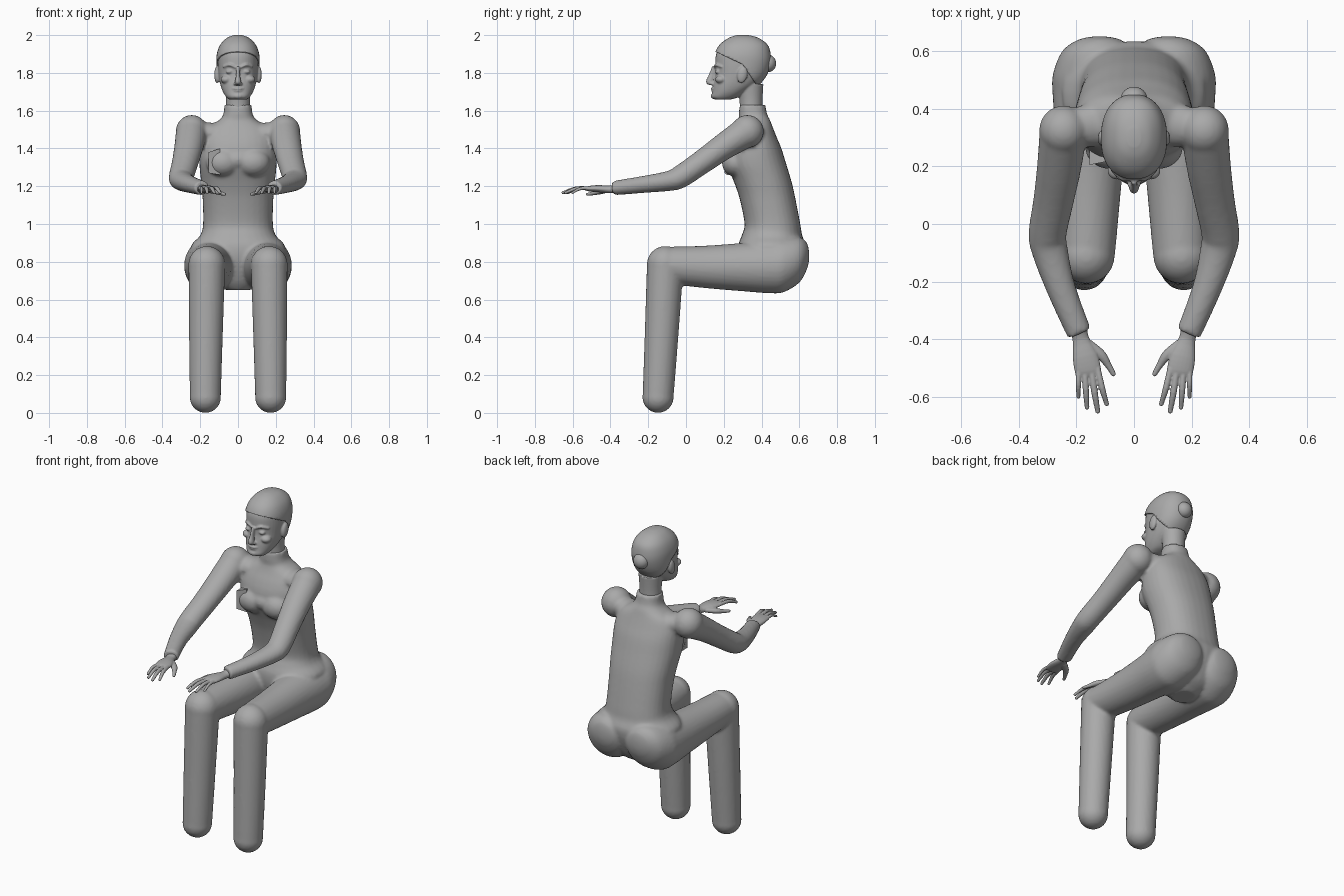
import bpy, bmesh, math
from mathutils import Vector, Matrix

cube = bpy.data.objects.get("Cube")
if cube:
    bpy.data.objects.remove(cube)

GREY = (0.4, 0.4, 0.4, 1)
mat = bpy.data.materials.new("plain grey")
mat.use_nodes = True
mat.diffuse_color = GREY
mat.node_tree.nodes["Principled BSDF"].inputs["Base Color"].default_value = GREY


def spline(rows, steps=5):
    """Catmull-Rom through rows of numbers."""
    rows = [Vector(r) for r in rows]
    ends = [rows[0]] + rows + [rows[-1]]
    out = []
    for a, b, c, d in zip(ends, ends[1:], ends[2:], ends[3:]):
        for i in range(steps):
            t = i / steps
            out.append(0.5 * (2 * b + (c - a) * t + (2 * a - 5 * b + 4 * c - d) * t * t
                              + (3 * b - a - 3 * c + d) * t ** 3))
    return out + [rows[-1]]


def tube(bm, rows, axis=None, power=2, seg=32, steps=5):
    """Loft of rings: x, y, z, half width, half height."""
    rows = spline(rows, steps)
    rings = []
    for i, r in enumerate(rows):
        p = Vector(r[:3])
        d = Vector(axis) if axis else (Vector(rows[min(i + 1, len(rows) - 1)][:3])
                                       - Vector(rows[max(i - 1, 0)][:3])).normalized()
        ref = Vector((0, 1, 0)) if abs(d.z) > 0.9 else Vector((0, 0, 1))
        side = d.cross(ref).normalized()
        up = side.cross(d)
        ring = []
        for k in range(seg):
            t = 2 * math.pi * k / seg
            c, s = math.cos(t), math.sin(t)
            c = math.copysign(abs(c) ** (2 / power), c)
            s = math.copysign(abs(s) ** (2 / power), s)
            ring.append(bm.verts.new(p + side * c * r[3] + up * s * r[4]))
        rings.append(ring)
    for a, b in zip(rings, rings[1:]):
        for k in range(seg):
            n = (k + 1) % seg
            bm.faces.new((a[k], a[n], b[n], b[k]))
    bm.faces.new(rings[0])
    bm.faces.new(rings[-1])


def stack(bm, rows, **kw):
    """Loft of level rings: z, front y, back y, half width."""
    tube(bm, [(0, (f + b) / 2, z, w, (b - f) / 2) for z, f, b, w in rows],
         axis=(0, 0, 1), **kw)


def ball(bm, pos, size, tilt=0):
    m = Matrix.Translation(pos) @ Matrix.Rotation(tilt, 4, 'X') @ Matrix.Diagonal((*size, 1))
    bmesh.ops.create_uvsphere(bm, u_segments=24, v_segments=16, radius=1, matrix=m)


def finish(name, bm, voxel=0, angle=40, smooth=3):
    bmesh.ops.recalc_face_normals(bm, faces=bm.faces)
    me = bpy.data.meshes.new(name)
    bm.to_mesh(me)
    bm.free()
    ob = bpy.data.objects.new(name, me)
    bpy.context.collection.objects.link(ob)
    me.materials.append(mat)
    bpy.ops.object.select_all(action='DESELECT')
    ob.select_set(True)
    bpy.context.view_layer.objects.active = ob
    bpy.ops.object.shade_smooth_by_angle(angle=math.radians(angle))
    if voxel:
        rm = ob.modifiers.new("blend", 'REMESH')
        rm.mode, rm.voxel_size, rm.use_smooth_shade = 'VOXEL', voxel, True
        sm = ob.modifiers.new("soften", 'SMOOTH')
        sm.factor, sm.iterations = 0.5, smooth
    return ob


# Torso, arms and legs blended into one clothed body
bm = bmesh.new()
stack(bm, [(.65, .36, .5, .06), (.70, .32, .57, .14), (.80, .28, .62, .22),
           (.88, .275, .635, .25), (.94, .295, .615, .2), (1.0, .31, .605, .185),
           (1.13, .285, .58, .187), (1.22, .255, .56, .195), (1.32, .215, .53, .205),
           (1.40, .22, .505, .205), (1.46, .24, .48, .195), (1.51, .265, .46, .165),
           (1.55, .28, .445, .1), (1.58, .28, .43, .078), (1.63, .283, .42, .072)],
      power=2.3)
tube(bm, [(-.245, .33, 1.49, .06, .06), (-.12, .35, 1.475, .08, .06), (0, .36, 1.48, .08, .06),
          (.12, .35, 1.475, .08, .06), (.245, .33, 1.49, .06, .06)], axis=(1, 0, 0))
ball(bm, (0, .25, 1.34), (.09, .05, .05))
for s in (1, -1):
    ball(bm, (s * .08, .265, 1.325), (.09, .075, .075))
    # Thigh and buttock
    tube(bm, [(s * .12, .652, .83, .02, .02), (s * .12, .64, .83, .075, .07),
              (s * .13, .6, .81, .12, .12), (s * .145, .52, .785, .137, .145),
              (s * .148, .45, .775, .135, .142), (s * .15, .3, .772, .122, .128),
              (s * .155, .1, .773, .108, .112), (s * .163, -.11, .782, .097, .097)],
         axis=(0, -1, 0))
    # Knee and lower leg with a rounded end
    ball(bm, (s * .165, -.11, .785), (.098, .098, .098))
    tube(bm, [(s * .165, -.11, .785, .097, .097), (s * .17, -.13, .4, .089, .089),
              (s * .173, -.148, .083, .082, .082)])
    ball(bm, (s * .173, -.148, .083), (.083, .083, .083))
    # Shoulder and sleeve
    ball(bm, (s * .245, .325, 1.49), (.085, .087, .087))
    tube(bm, [(s * .245, .325, 1.49, .083, .083), (s * .26, .2, 1.41, .077, .07),
              (s * .28, .08, 1.325, .07, .063), (s * .3, -.03, 1.25, .066, .06),
              (s * .293, -.09, 1.228, .063, .053), (s * .255, -.22, 1.21, .051, .045),
              (s * .19, -.38, 1.19, .043, .038)])
finish("clothed_body", bm, voxel=0.01)

# Hands with separate fingers
for s, label in ((1, "left"), (-1, "right")):
    bm = bmesh.new()
    tube(bm, [(s * .193, -.36, 1.188, .03, .026), (s * .185, -.4, 1.183, .029, .02),
              (s * .17, -.46, 1.187, .044, .019), (s * .16, -.51, 1.187, .046, .015),
              (s * .158, -.53, 1.185, .04, .009)], seg=20, steps=3)
    for x0, x1, y1, r in ((.194, .193, -.6, .009), (.172, .163, -.637, .0105),
                          (.149, .126, -.65, .011), (.127, .095, -.625, .0105)):
        tip = Vector((s * x1, y1, 1.166))
        mid = Vector((s * (x0 + x1) / 2, (y1 - .515) / 2, 1.188))
        tube(bm, [(s * x0, -.5, 1.188, r, r), (*mid, r * 1.05, r),
                  (*tip, r * .8, r * .7)], seg=10, steps=4)
        ball(bm, tip, (r * .8,) * 3)
    tube(bm, [(s * .16, -.42, 1.18, .02, .015), (s * .115, -.455, 1.172, .018, .015),
              (s * .09, -.49, 1.163, .012, .011), (s * .072, -.52, 1.157, .009, .008)],
         seg=12, steps=4)
    ball(bm, (s * .072, -.521, 1.157), (.009, .009, .008))
    finish(label + "_hand", bm, voxel=0.0035, smooth=2)

# Head with neck, face features and ears
SKULL = [(1.658, .155, .23, .045), (1.672, .135, .28, .062), (1.70, .14, .325, .08),
         (1.74, .145, .38, .094), (1.79, .155, .42, .103), (1.85, .155, .44, .107),
         (1.90, .16, .44, .104), (1.945, .185, .425, .087), (1.978, .23, .38, .055),
         (1.992, .27, .33, .02)]
bm = bmesh.new()
stack(bm, SKULL, power=2.25, seg=40)
stack(bm, [(1.58, .285, .405, .064), (1.66, .283, .405, .063), (1.74, .27, .41, .07)])
tube(bm, [(0, .15, 1.835, .01, .012), (0, .138, 1.79, .01, .018),
          (0, .125, 1.752, .017, .02), (0, .135, 1.735, .014, .012)],
     axis=(0, 0, 1), seg=16)
ball(bm, (0, .122, 1.75), (.012, .016, .012))
ball(bm, (0, .146, 1.717), (.03, .016, .006))
ball(bm, (0, .148, 1.706), (.026, .015, .007))
ball(bm, (0, .148, 1.677), (.028, .018, .015))
for s in (1, -1):
    ball(bm, (s * .014, .14, 1.743), (.01, .013, .009))
    ball(bm, (s * .046, .168, 1.806), (.019, .015, .011))
    tube(bm, [(s * .015, .153, 1.83, .004, .006), (s * .045, .158, 1.842, .007, .007),
              (s * .08, .187, 1.833, .004, .005)], axis=(s, 0, 0), seg=12)
    ball(bm, (s * .06, .185, 1.765), (.032, .03, .022))
    ball(bm, (s * .11, .298, 1.79), (.016, .027, .045), -.2)
finish("head", bm, voxel=0.005, smooth=2)

# Hair cap trimmed along the hairline
bm = bmesh.new()
stack(bm, SKULL, power=2.25, seg=48)
front_n, back_n = Vector((0, .47, 1)), Vector((0, 1.5, 1))
corner = Vector((0, .3, 1.845))
for n in (front_n, back_n):
    bmesh.ops.bisect_plane(bm, geom=bm.verts[:] + bm.edges[:] + bm.faces[:],
                           plane_co=corner, plane_no=n)
bare = [f for f in bm.faces
        if (f.calc_center_median() - corner).dot(front_n) < 0
        and (f.calc_center_median() - corner).dot(back_n) < 0
        or f.calc_center_median().z < 1.69]
bmesh.ops.delete(bm, geom=bare, context='FACES')
hair = finish("hair_cap", bm)
shell = hair.modifiers.new("thickness", 'SOLIDIFY')
shell.thickness, shell.offset = 0.008, 1

# Hair bun
bm = bmesh.new()
ball(bm, (0, .435, 1.85), (.046, .042, .046))
finish("hair_bun", bm)

# Small flap on the chest
bm = bmesh.new()
bmesh.ops.create_cube(bm, size=1, matrix=Matrix.Translation((-.125, .235, 1.325))
                      @ Matrix.Diagonal((.06, .06, .11, 1)))
for v in bm.verts:
    if v.co.x > -.125:
        v.co.z += .02 if v.co.z > 1.325 else -.01
        v.co.y += .012
finish("chest_flap", bm)
